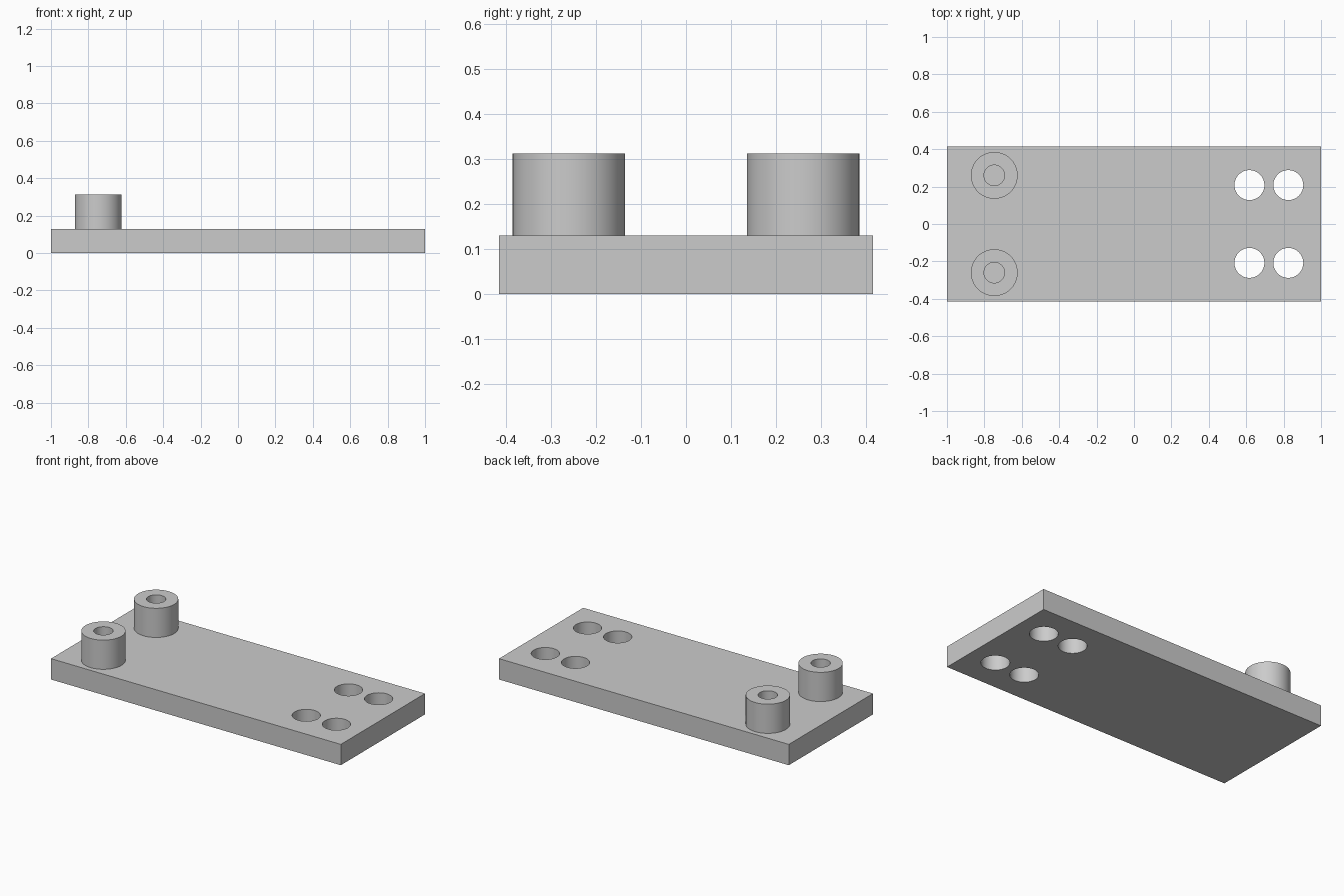
import bpy
import bmesh
import math
from mathutils import Matrix, Vector

cube = bpy.data.objects.get("Cube")
if cube:
    bpy.data.objects.remove(cube, do_unlink=True)

PLATE_TOP, BOSS_TOP = 0.13, 0.312
SEGMENTS = 64

grey = bpy.data.materials.new("plain grey")
grey.use_nodes = True
colour = (0.6, 0.6, 0.6, 1)
grey.diffuse_color = colour
grey.node_tree.nodes["Principled BSDF"].inputs["Base Color"].default_value = colour


def add_object(name, bm):
    mesh = bpy.data.meshes.new(name)
    bmesh.ops.recalc_face_normals(bm, faces=bm.faces)
    bm.to_mesh(mesh)
    bm.free()
    mesh.materials.append(grey)
    obj = bpy.data.objects.new(name, mesh)
    bpy.context.collection.objects.link(obj)
    return obj


def smooth(obj):
    bpy.ops.object.select_all(action='DESELECT')
    obj.select_set(True)
    bpy.context.view_layer.objects.active = obj
    bpy.ops.object.shade_smooth_by_angle(angle=math.radians(30))


# Base plate
bm = bmesh.new()
bmesh.ops.create_cube(bm, size=1, matrix=Matrix.Translation((0, 0, PLATE_TOP / 2))
                      @ Matrix.Diagonal((2, 0.83, PLATE_TOP, 1)))
plate = add_object("base_plate", bm)

# Four through holes
bm = bmesh.new()
for x in (0.617, 0.825):
    for y in (-0.208, 0.208):
        bmesh.ops.create_cone(bm, cap_ends=True, segments=SEGMENTS, radius1=0.08,
                              radius2=0.08, depth=0.5, matrix=Matrix.Translation((x, y, 0)))
cutter = add_object("hole_cutter", bm)
cutter.hide_render = True
cutter.hide_set(True)
holes = plate.modifiers.new("holes", 'BOOLEAN')
holes.operation = 'DIFFERENCE'
holes.solver = 'EXACT'
holes.object = cutter
bpy.context.view_layer.objects.active = plate
bpy.ops.object.modifier_apply(modifier=holes.name)
bpy.data.objects.remove(cutter, do_unlink=True)
smooth(plate)

# Hollow bosses, each a turned profile standing on the plate
for name, y in (("front_boss", -0.26), ("back_boss", 0.26)):
    bm = bmesh.new()
    profile = [(0.125, PLATE_TOP), (0.125, BOSS_TOP), (0.055, BOSS_TOP), (0.055, PLATE_TOP)]
    verts = [bm.verts.new((r, 0, z)) for r, z in profile]
    edges = [bm.edges.new(pair) for pair in zip(verts, verts[1:])]
    bmesh.ops.spin(bm, geom=verts + edges, cent=Vector(), axis=(0, 0, 1),
                   angle=math.tau, steps=SEGMENTS)
    bmesh.ops.remove_doubles(bm, verts=bm.verts, dist=0.0001)
    bmesh.ops.translate(bm, verts=bm.verts, vec=(-0.747, y, 0))
    boss = add_object(name, bm)
    # The open tube needs its outer wall facing outward
    centre = Vector((-0.747, y, 0))
    wall = max(boss.data.polygons, key=lambda p: (p.center - centre).xy.length)
    if wall.normal.dot(wall.center - centre) < 0:
        boss.data.flip_normals()
    smooth(boss)
